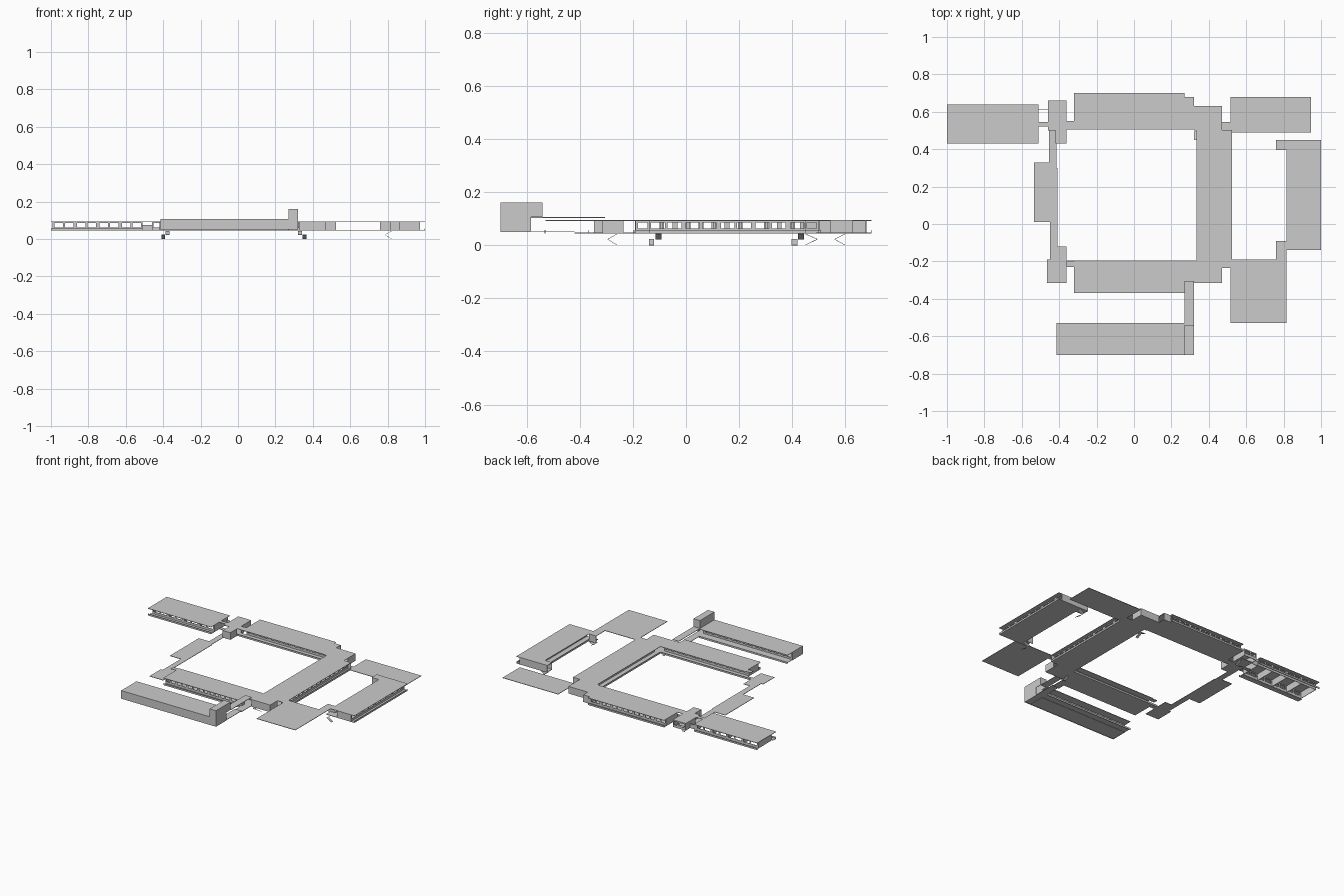
import bpy, bmesh

if "Cube" in bpy.data.objects:
    bpy.data.objects.remove(bpy.data.objects["Cube"])

FLOOR, ROOF, T = 0.045, 0.095, 0.003


def mesh_object(name, bm):
    bmesh.ops.recalc_face_normals(bm, faces=bm.faces)
    me = bpy.data.meshes.new(name)
    bm.to_mesh(me)
    bm.free()
    ob = bpy.data.objects.new(name, me)
    bpy.context.collection.objects.link(ob)
    return ob


def add_box(bm, x0, x1, y0, y1, z0, z1):
    v = bmesh.ops.create_cube(bm, size=1)["verts"]
    for p in v:
        p.co = ((x0 + x1) / 2 + p.co.x * (x1 - x0),
                (y0 + y1) / 2 + p.co.y * (y1 - y0),
                (z0 + z1) / 2 + p.co.z * (z1 - z0))


def boxes(name, items):
    bm = bmesh.new()
    for b in items:
        add_box(bm, *b)
    return mesh_object(name, bm)


def plates(name, rects, top):
    return boxes(name, [(*r, top - T, top) for r in rects])


def strip(axis, c, a, b, z0, z1):
    """Thin upright panel along an axis, centred on c."""
    h = T / 2
    return (a, b, c - h, c + h, z0, z1) if axis == "x" else (c - h, c + h, a, b, z0, z1)


def wall(name, axis, c, a, b, z0=FLOOR, z1=ROOF):
    return boxes(name, [strip(axis, c, a, b, z0, z1)])


def facade(name, axis, c, a, b, n, sill=0.018, z0=FLOOR, z1=ROOF - T):
    """Window wall: sill, head and posts around n openings."""
    parts = [strip(axis, c, a, b, z0, z0 + sill), strip(axis, c, a, b, z1 - 0.006, z1)]
    step = (b - a) / n
    for i in range(n + 1):
        p = a + i * step
        w = 0.010 if i % 2 else 0.018
        parts.append(strip(axis, c, max(a, p - w / 2), min(b, p + w / 2), z0 + sill, z1 - 0.006))
    return boxes(name, parts)


def parapet(name, axis, c, a, b):
    return wall(name, axis, c, a, b, FLOOR, FLOOR + 0.012)


def stair(name, axis, near, tip, lower, upper, top=0.042):
    """Two thin flights that double back at a landing."""
    bm = bmesh.new()
    for (s0, s1), z_near, z_tip in ((lower, 0.0, 0.022), (upper, top, 0.022)):
        pts = [(near, s0, z_near), (near, s1, z_near), (tip, s1, z_tip), (tip, s0, z_tip)]
        rings = []
        for dz in (0, 0.002):
            rings.append([bm.verts.new((r, s, z + dz) if axis == "x" else (s, r, z + dz))
                          for r, s, z in pts])
        bm.faces.new(rings[0])
        bm.faces.new(rings[1])
        for i in range(4):
            j = (i + 1) % 4
            bm.faces.new((rings[0][i], rings[0][j], rings[1][j], rings[1][i]))
    return mesh_object(name, bm)


# North wing
north = [(-0.32, 0.27, 0.505, 0.70), (0.27, 0.32, 0.505, 0.68), (-0.36, -0.32, 0.505, 0.55)]
plates("north_roof", north, ROOF)
plates("north_floor", north, FLOOR + T)
facade("north_outer_windows", "x", 0.675, -0.32, 0.27, 14)
facade("north_inner_windows", "x", 0.55, -0.32, 0.32, 14)
parapet("north_outer_parapet", "x", 0.6985, -0.32, 0.27)
parapet("north_inner_parapet", "x", 0.5065, -0.36, 0.335)
wall("north_west_end", "y", -0.318, 0.55, 0.675)
wall("north_east_end", "y", 0.27, 0.55, 0.68)
wall("north_stair_wall", "x", 0.6785, 0.27, 0.32)

# East wing with solid corner blocks
east = [(0.335, 0.525, -0.19, 0.50), (0.32, 0.47, 0.50, 0.63), (0.335, 0.47, -0.315, -0.19)]
plates("east_roof", east, ROOF)
plates("east_floor", east, FLOOR + T)
facade("east_outer_windows", "y", 0.50, -0.19, 0.50, 14)
facade("east_inner_windows", "y", 0.38, -0.19, 0.50, 14)
parapet("east_outer_parapet", "y", 0.5235, -0.19, 0.50)
parapet("east_inner_parapet", "y", 0.3365, -0.19, 0.505)
wall("east_north_end", "x", 0.6285, 0.32, 0.47)
wall("east_north_side", "y", 0.4685, 0.545, 0.63)
wall("east_north_inner_side", "y", 0.3215, 0.55, 0.63)
wall("east_north_return", "x", 0.5, 0.47, 0.525)
wall("east_south_return", "x", -0.19, 0.47, 0.525)
wall("east_south_end", "x", -0.3135, 0.325, 0.47)
wall("east_south_side", "y", 0.4685, -0.315, -0.235)

# South wing
south = [(-0.32, 0.335, -0.37, -0.195)]
south = [(-0.32, 0.27, -0.37, -0.195), (0.27, 0.335, -0.315, -0.195), (-0.36, -0.32, -0.23, -0.20)]
plates("south_roof", south, ROOF)
plates("south_floor", south, FLOOR + T)
facade("south_outer_windows", "x", -0.345, -0.32, 0.27, 14)
facade("south_inner_windows", "x", -0.24, -0.32, 0.335, 14)
parapet("south_outer_parapet", "x", -0.3685, -0.32, 0.27)
parapet("south_inner_parapet", "x", -0.1965, -0.36, 0.335)
wall("south_west_end", "y", -0.318, -0.345, -0.24)
wall("south_east_end", "y", 0.27, -0.345, -0.315)

# Northwest wing: roof, narrow walkway floor, open rooms
plates("northwest_roof", [(-1.0, -0.51, 0.43, 0.64)], ROOF)
plates("northwest_floor", [(-1.0, -0.51, 0.43, 0.465)], FLOOR + T)
plates("northwest_links", [(-0.51, -0.46, 0.52, 0.545)], ROOF)
plates("northwest_link_floor", [(-0.51, -0.46, 0.52, 0.545)], FLOOR + T)
facade("northwest_front_windows", "x", 0.468, -0.99, -0.51, 8)
facade("northwest_back_windows", "x", 0.615, -0.99, -0.51, 8)
parapet("northwest_front_parapet", "x", 0.4315, -1.0, -0.51)
parapet("northwest_back_parapet", "x", 0.6385, -1.0, -0.51)
wall("northwest_link_wall", "x", 0.61, -0.51, -0.46, FLOOR, FLOOR + 0.03)
for i in range(5):
    wall(f"northwest_partition_{i}", "y", -0.99 + i * 0.1195, 0.468, 0.615)

# Northwest stair block
node = [(-0.46, -0.36, 0.50, 0.66), (-0.42, -0.36, 0.43, 0.50)]
plates("stair_block_roof", node, ROOF)
plates("stair_block_floor", [(-0.46, -0.36, 0.50, 0.62), node[1]], FLOOR + T)
wall("stair_block_south", "x", 0.4315, -0.42, -0.36)
wall("stair_block_east_low", "y", -0.3615, 0.43, 0.505)
wall("stair_block_west_low", "y", -0.4185, 0.43, 0.50)
wall("stair_block_east", "y", -0.3615, 0.55, 0.66)
wall("stair_block_west", "y", -0.4585, 0.55, 0.66)
facade("stair_block_north", "x", 0.6585, -0.46, -0.36, 2)

# West terrace slabs
plates("west_terrace", [(-0.535, -0.415, 0.01, 0.33), (-0.455, -0.415, 0.33, 0.50),
                        (-0.45, -0.41, -0.12, 0.01), (-0.415, -0.41, 0.01, 0.30),
                        (-0.45, -0.36, -0.19, -0.12), (-0.465, -0.36, -0.315, -0.19)], FLOOR + T)

# Northeast terrace slab and southeast canopy
plates("northeast_terrace", [(0.515, 0.945, 0.49, 0.68), (0.47, 0.515, 0.50, 0.545)], FLOOR + T)
plates("southeast_canopy", [(0.515, 0.815, -0.53, -0.19), (0.47, 0.515, -0.235, -0.19)], ROOF)

# Far east wing
far = [(0.815, 1.0, -0.14, 0.45), (0.76, 0.815, 0.395, 0.45), (0.76, 0.815, -0.19, -0.09)]
plates("far_east_roof", far, ROOF)
plates("far_east_floor", far[:2] + [(0.78, 0.815, -0.14, -0.09)], FLOOR + T)
facade("far_east_outer_windows", "y", 0.972, -0.14, 0.45, 9)
facade("far_east_inner_windows", "y", 0.865, -0.14, 0.45, 12)
parapet("far_east_outer_parapet", "y", 0.9985, -0.14, 0.45)
parapet("far_east_inner_parapet", "y", 0.8165, -0.09, 0.395)
wall("far_east_south_end", "x", -0.1385, 0.865, 0.972)
wall("far_east_north_end", "x", 0.4485, 0.76, 0.972)
wall("far_east_north_stair_wall", "x", 0.3965, 0.76, 0.815)
wall("far_east_south_stair_wall", "x", -0.0915, 0.76, 0.815)

# South front block with tower
TOP = 0.107
plates("front_roof", [(-0.415, 0.27, -0.70, -0.53)], TOP)
plates("front_floor", [(-0.415, 0.32, -0.70, -0.53)], 0.055)
wall("front_wall", "x", -0.6985, -0.415, 0.27, 0.05, TOP)
wall("front_west_end", "y", -0.4135, -0.70, -0.585, 0.05, TOP)
facade("front_back_windows", "x", -0.585, -0.415, 0.27, 14, z0=0.05, z1=TOP - T)
parapet("front_back_parapet", "x", -0.5315, -0.415, 0.27)
plates("tower_roof", [(0.27, 0.32, -0.70, -0.54)], 0.162)
for c in (0.2715, 0.3185):
    boxes(f"tower_side_{'west' if c < 0.3 else 'east'}",
          [strip("y", c, -0.70, -0.54, TOP, 0.162), strip("y", c, -0.70, -0.585, 0.05, TOP)])
wall("tower_front", "x", -0.6985, 0.27, 0.32, 0.05, 0.162)
wall("tower_back", "x", -0.5415, 0.27, 0.32, TOP, 0.162)

# Covered walkway to the front block
plates("walkway_roof", [(0.27, 0.32, -0.54, -0.305)], TOP)
plates("walkway_floor", [(0.27, 0.32, -0.54, -0.42)], 0.055)
plates("walkway_low_floor", [(0.27, 0.32, -0.42, -0.31)], FLOOR + T)

# Stairs to the ground
stair("southeast_stair", "x", 0.82, 0.785, (-0.14, -0.12), (-0.115, -0.092))
stair("northeast_stair", "x", 0.82, 0.785, (0.397, 0.42), (0.422, 0.445))
stair("south_corner_stair", "y", -0.26, -0.295, (0.345, 0.365), (0.322, 0.343))
stair("north_corner_stair", "y", 0.45, 0.495, (0.345, 0.365), (0.322, 0.343))
stair("northwest_stair", "y", 0.60, 0.56, (-0.41, -0.39), (-0.388, -0.367))
